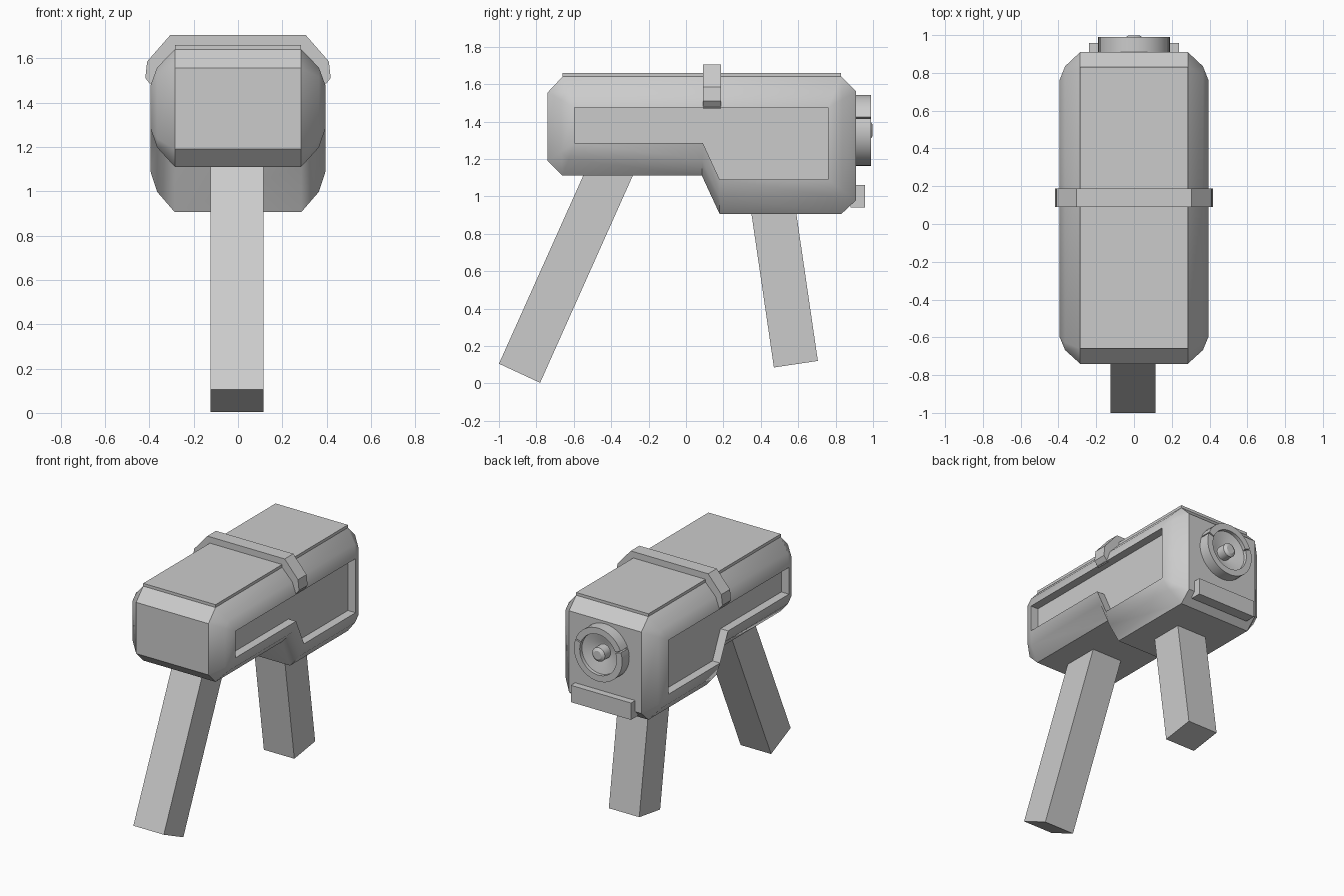
import bpy, bmesh, math

cube = bpy.data.objects.get("Cube")
if cube:
    bpy.data.objects.remove(cube, do_unlink=True)

GREY = (0.6, 0.6, 0.6, 1)
mat = bpy.data.materials.new("plain grey")
mat.use_nodes = True
mat.diffuse_color = GREY
mat.node_tree.nodes["Principled BSDF"].inputs["Base Color"].default_value = GREY


def finish(name, bm, smooth=None):
    bmesh.ops.recalc_face_normals(bm, faces=bm.faces)
    mesh = bpy.data.meshes.new(name)
    bm.to_mesh(mesh)
    bm.free()
    mesh.materials.append(mat)
    ob = bpy.data.objects.new(name, mesh)
    bpy.context.scene.collection.objects.link(ob)
    if smooth:
        bpy.ops.object.select_all(action='DESELECT')
        ob.select_set(True)
        bpy.context.view_layer.objects.active = ob
        bpy.ops.object.shade_smooth_by_angle(angle=math.radians(smooth))
    return ob


def loft(bm, rings, caps=True):
    """Skin a list of equal-length point rings."""
    loops = [[bm.verts.new(p) for p in ring] for ring in rings]
    for a, b in zip(loops, loops[1:]):
        for i in range(len(a)):
            j = (i + 1) % len(a)
            bm.faces.new((a[i], a[j], b[j], b[i]))
    if caps:
        bm.faces.new(loops[0])
        bm.faces.new(loops[-1])


def side_prism(name, profile, half, x=0.0):
    """Extrude a (y, z) profile across x."""
    bm = bmesh.new()
    loft(bm, [[(x + s * half, y, z) for y, z in profile] for s in (-1, 1)])
    return finish(name, bm)


def arc(bm, profile, start, end, steps):
    """Turn a closed (radius, y) profile about the lens axis."""
    rings = []
    for i in range(steps + 1):
        a = math.radians(start + (end - start) * i / steps)
        rings.append([(r * math.cos(a), y, LENS_Z + r * math.sin(a)) for r, y in profile])
    loft(bm, rings)


# Body: the stepped outline shrinks toward each side, ending in a sunken panel
outline = [(-.74, 1.19), (-.74, 1.555), (-.66, 1.64), (.83, 1.64), (.91, 1.56),
           (.91, .98), (.83, .905), (.18, .905), (.085, 1.11), (-.66, 1.11)]
corners = [(-.595, 1.285), (-.595, 1.475), (.76, 1.475), (.76, 1.09), (.18, 1.09), (.09, 1.285)]
panel = [corners[i] for i in (0, 1, 1, 2, 2, 3, 3, 4, 5, 0)]
middle = [((a + c) / 2, (b + d) / 2) for (a, b), (c, d) in zip(outline, panel)]
sections = [(.335, panel), (.395, panel), (.365, middle), (.285, outline)]
rings = [[(-x, y, z) for y, z in p] for x, p in sections]
rings += [[(x, y, z) for y, z in p] for x, p in reversed(sections)]
bm = bmesh.new()
loft(bm, rings)
bmesh.ops.remove_doubles(bm, verts=bm.verts, dist=0.0005)
finish("body", bm, 35)

# Raised lid on the flat top
side_prism("top_plate", [(-.66, 1.62), (-.66, 1.66), (.83, 1.66), (.83, 1.62)], .285)

# Strap over the top, hooked over both upper edges
half = [(.305, 1.705), (.41, 1.585), (.418, 1.51), (.385, 1.47), (.35, 1.49), (.27, 1.62)]
strap = half + [(-x, z) for x, z in reversed(half)]
bm = bmesh.new()
loft(bm, [[(x, y, z) for x, z in strap] for y in (.09, .187)])
finish("strap", bm)

# Slanted legs
side_prism("front_leg", [(-1, .105), (-.78, .003), (-.24, 1.21), (-.46, 1.31)], .12, -.005)
side_prism("rear_leg", [(.47, .085), (.705, .12), (.575, 1.01), (.34, .975)], .12, -.005)

# Bar below the lens
side_prism("rear_bar", [(.88, .94), (.88, 1.06), (.958, 1.06), (.958, .94)], .237)

# Lens rim in two arcs with thin gaps between them
LENS_Z = 1.353
rim = [(.145, .89), (.145, .99), (.19, .99), (.19, .89)]
bm = bmesh.new()
arc(bm, rim, 22, 158, 16)
arc(bm, rim, 161, 379, 26)
finish("lens_rim", bm, 30)

# Concave dish with a button in the middle
dish = [(.16, .89), (.16, .965), (.145, .965), (.06, .92), (.05, .92), (.05, .985), (.03, .998)]
bm = bmesh.new()
loft(bm, [[(r * math.cos(a), y, LENS_Z + r * math.sin(a))
           for a in (math.tau * i / 32 for i in range(32))] for r, y in dish])
finish("lens_dish", bm, 30)
